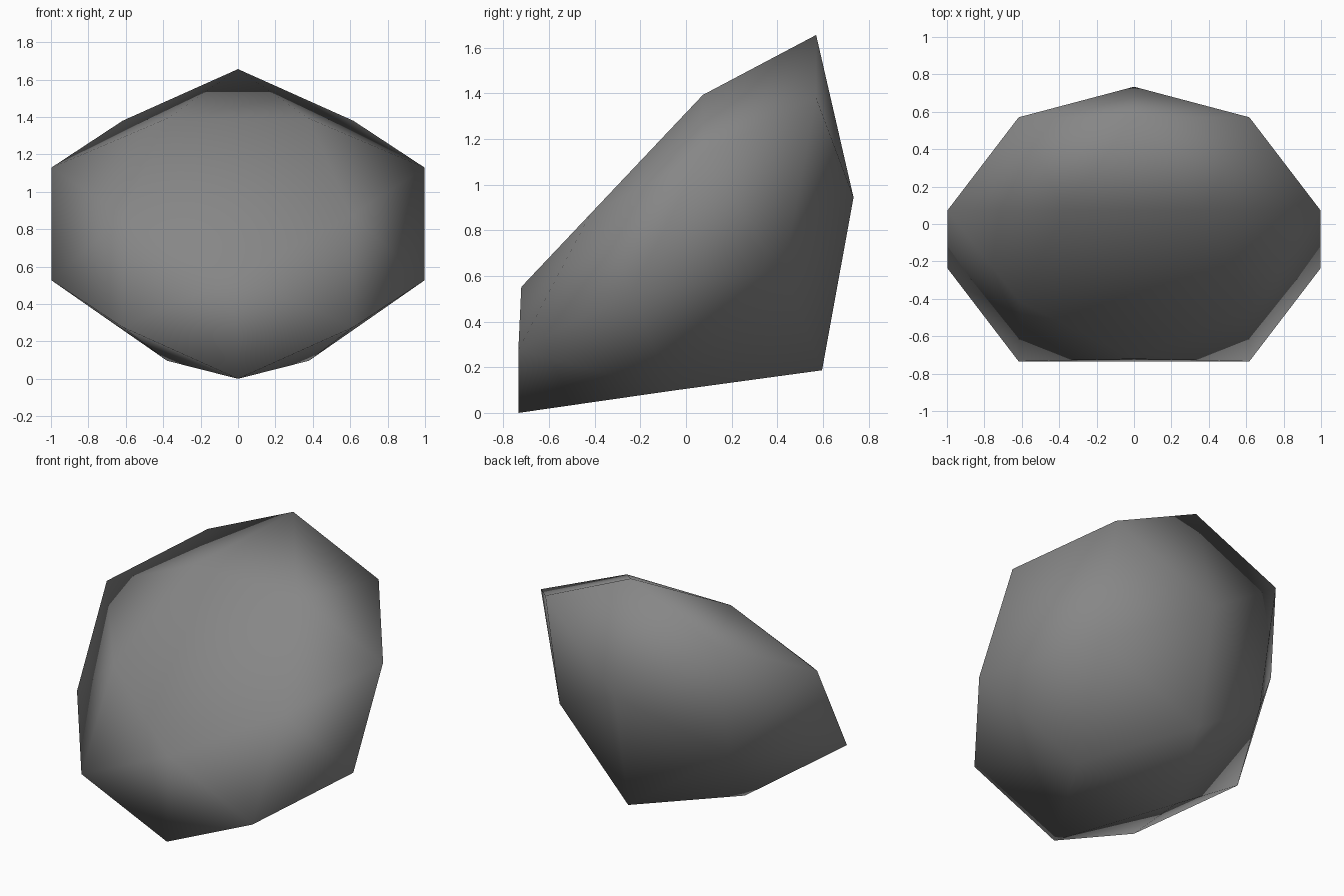
import bpy, bmesh, math

if "Cube" in bpy.data.objects:
    bpy.data.objects.remove(bpy.data.objects["Cube"])

TILT = math.radians(46.6)
S, C = math.sin(TILT), math.cos(TILT)
CENTRE_Y, CENTRE_Z = -0.082, 0.828

bm = bmesh.new()


def point(radius, step, height):
    """Point on a ring about the tilted axis; step counts tenths of a turn."""
    a = step * math.pi / 5
    u = radius * math.cos(a)
    return bm.verts.new((radius * math.sin(a),
                         CENTRE_Y + u * C - height * S,
                         CENTRE_Z + u * S + height * C))


# Rings: zigzag rim, flat front pentagon, back ring and back tip
rim = [point(1.0495, k, 0.095 if k % 2 == 0 else -0.095) for k in range(10)]
front = [point(0.64, 2 * i + 1, 0.275) for i in range(5)]
back = [point(0.645, 2 * i, -0.513) for i in range(5)]
tip = point(0, 0, -0.933)

# Facets between the rings, repeated five times round the axis
for i in range(5):
    j = (i + 1) % 5
    even, odd, after = rim[2 * i], rim[2 * i + 1], rim[2 * j]
    bm.faces.new((front[i], even, odd))
    bm.faces.new((front[i], odd, after))
    bm.faces.new((front[i], after, front[j]))
    bm.faces.new((back[i], odd, even))
    bm.faces.new((back[j], after, odd))
    bm.faces.new((back[i], back[j], odd))
    bm.faces.new((tip, back[j], back[i]))
bm.faces.new(front)
bmesh.ops.recalc_face_normals(bm, faces=bm.faces[:])
for f in bm.faces:
    f.smooth = True

# Rest the stone on z = 0
low = min(v.co.z for v in bm.verts)
for v in bm.verts:
    v.co.z -= low

mesh = bpy.data.meshes.new("stone")
bm.to_mesh(mesh)
bm.free()
stone = bpy.data.objects.new("stone", mesh)
bpy.context.collection.objects.link(stone)

# Stone colour
grey = bpy.data.materials.new("stone grey")
grey.diffuse_color = (0.24, 0.24, 0.24, 1)
grey.use_nodes = True
grey.node_tree.nodes["Principled BSDF"].inputs["Base Color"].default_value = grey.diffuse_color
mesh.materials.append(grey)
